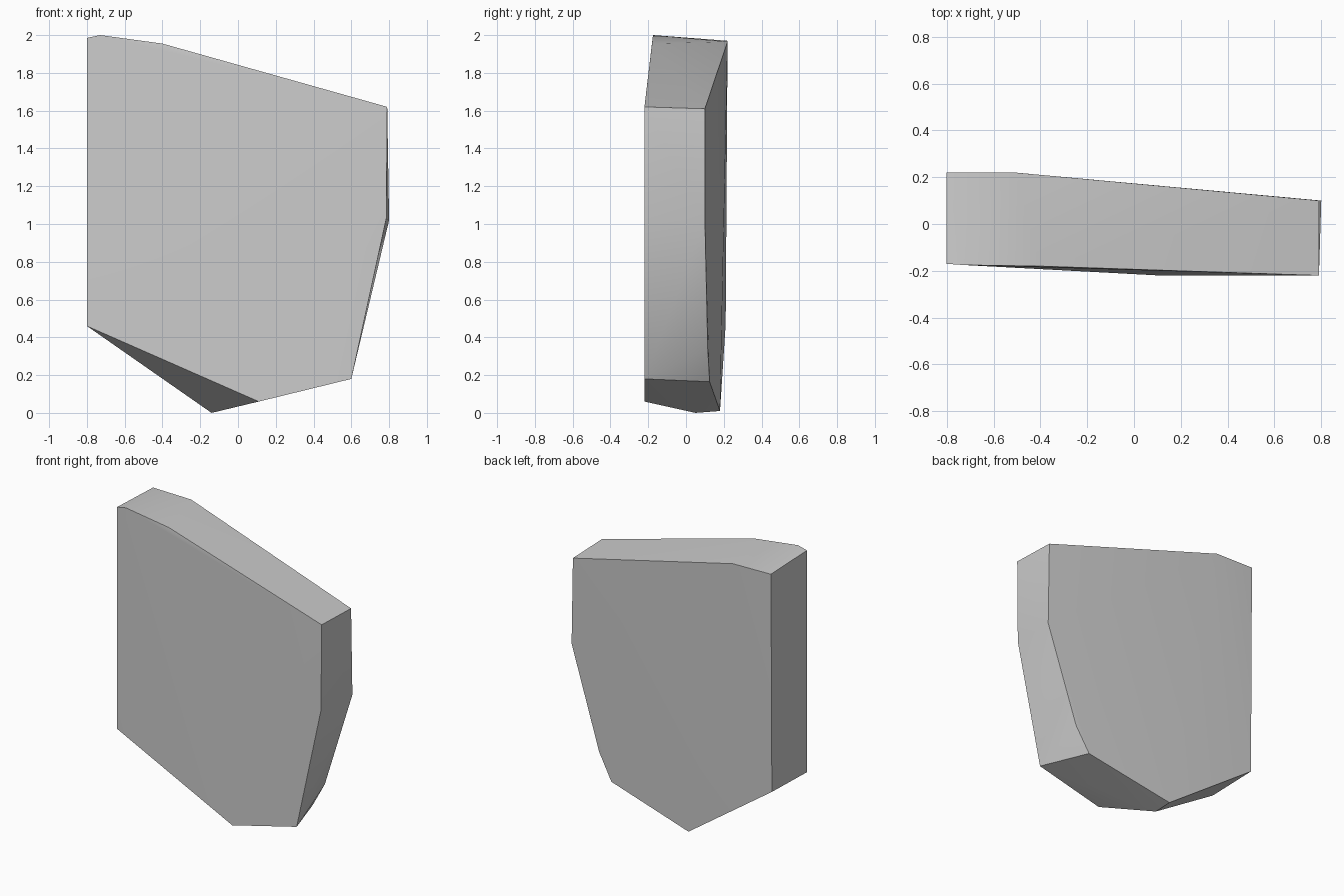
import bpy
import bmesh

# Remove the default object
default = bpy.data.objects.get("Cube")
if default:
    bpy.data.objects.remove(default, do_unlink=True)


def make_material(name, colour):
    material = bpy.data.materials.new(name)
    material.use_nodes = True
    material.diffuse_color = colour
    material.node_tree.nodes["Principled BSDF"].inputs["Base Color"].default_value = colour
    return material


def make_hull(name, outlines, material):
    """Wrap a convex skin around the corner outlines."""
    bm = bmesh.new()
    for outline in outlines:
        for corner in outline:
            bm.verts.new(corner)
    result = bmesh.ops.convex_hull(bm, input=bm.verts[:], use_existing_faces=False)
    unused = [v for v in bm.verts if not v.link_faces]
    bmesh.ops.delete(bm, geom=unused, context="VERTS")
    bmesh.ops.recalc_face_normals(bm, faces=bm.faces[:])
    mesh = bpy.data.meshes.new(name)
    bm.to_mesh(mesh)
    bm.free()
    mesh.materials.append(material)
    obj = bpy.data.objects.new(name, mesh)
    bpy.context.collection.objects.link(obj)
    return obj


# Front corners of the slab, clockwise from the lower left
front_outline = [
    (-.8, -.17, .46), (-.8, -.17, 1.985), (-.73, -.175, 2), (-.4, -.18, 1.955),
    (.79, -.22, 1.62), (.785, -.22, 1.03), (.6, -.22, .18), (.11, -.22, .06),
]

# Back corners, tapering thinner towards the right
back_outline = [
    (-.8, .21, .47), (-.8, .22, 1.97), (-.51, .22, 1.965),
    (.79, .1, 1.61), (.8, .1, 1.02), (.58, .115, .34), (.48, .125, .165),
    (-.145, .18, .01),
]

# Lowest tip underneath
bottom_tip = [(-.14, .05, 0)]

grey = make_material("stone grey", (.6, .6, .6, 1))
slab = make_hull("stone_slab", [front_outline, back_outline, bottom_tip], grey)

# Soft broad faces, crisp rim edges
bpy.ops.object.select_all(action="DESELECT")
slab.select_set(True)
bpy.context.view_layer.objects.active = slab
bpy.ops.object.shade_smooth_by_angle()
